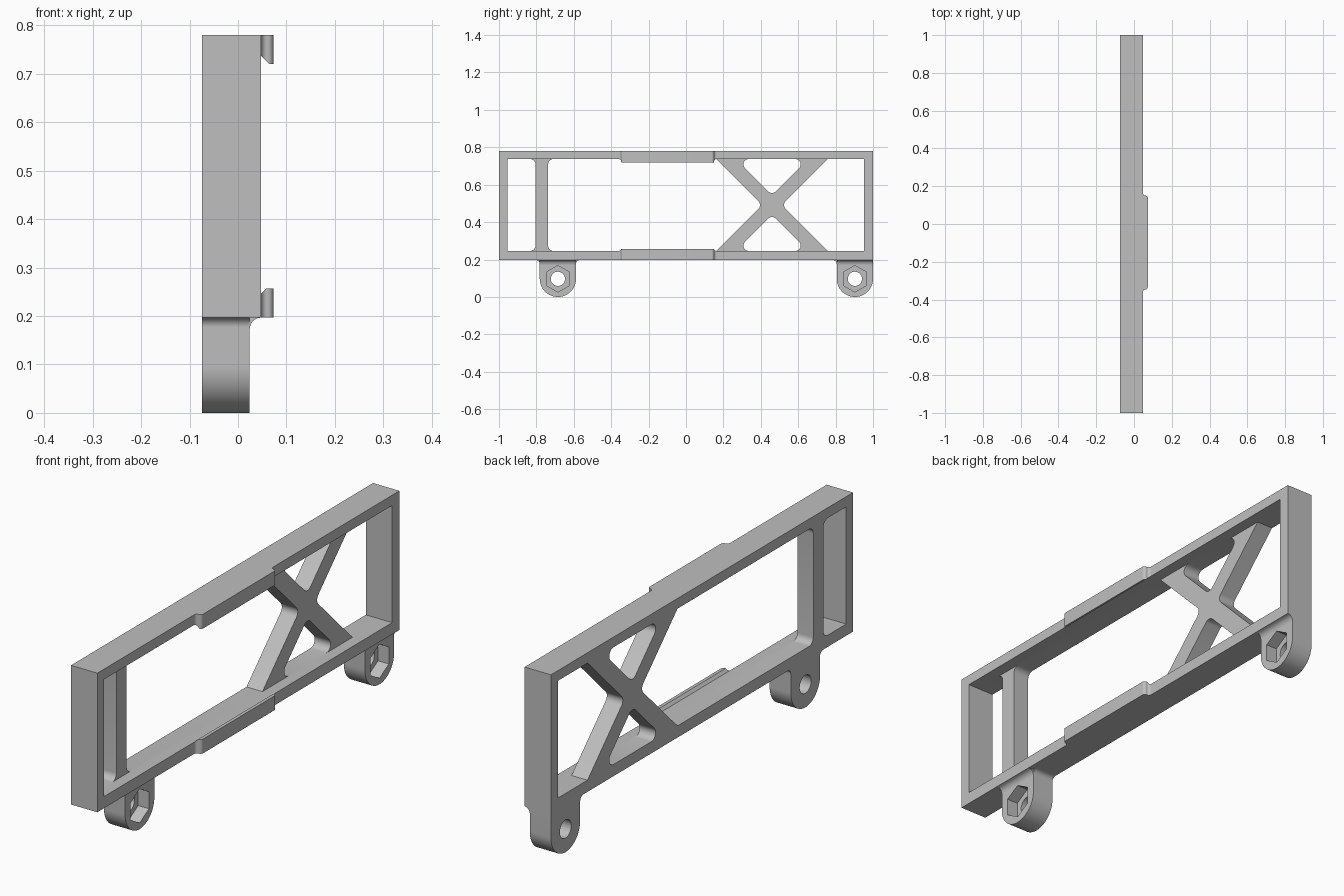
import bpy, bmesh, math
from mathutils import Vector, Matrix

cube = bpy.data.objects.get("Cube")
if cube:
    bpy.data.objects.remove(cube, do_unlink=True)

grey = bpy.data.materials.new("plain grey")
grey.use_nodes = True
colour = (0.52, 0.52, 0.52, 1)
grey.diffuse_color = colour
grey.node_tree.nodes["Principled BSDF"].inputs["Base Color"].default_value = colour


def rounded(corners, steps=8):
    """Outline from (u, v) or (u, v, radius) corners, rounding those with a radius."""
    out = []
    for i, c in enumerate(corners):
        p = Vector(c[:2])
        pts = [p]
        if len(c) == 3:
            a = (Vector(corners[i - 1][:2]) - p).normalized()
            b = (Vector(corners[(i + 1) % len(corners)][:2]) - p).normalized()
            half = a.angle(b) / 2
            r = c[2]
            centre = p + (a + b).normalized() * r / math.sin(half)
            start = p + a * r / math.tan(half) - centre
            end = p + b * r / math.tan(half) - centre
            sweep = start.angle_signed(end)
            pts = [centre + Matrix.Rotation(-sweep * k / steps, 2) @ start
                   for k in range(steps + 1)]
        for q in pts:
            if not out or (q - out[-1]).length > 1e-4:
                out.append(q)
    return out


def ring(u, v, r, n):
    return [Vector((u + r * math.sin(math.tau * k / n), v + r * math.cos(math.tau * k / n)))
            for k in range(n)]


def plate(name, loops, lo, hi, axis="X", cut=None):
    """Extrude an outline with holes along an axis; optionally slice off one side of a plane."""
    curve = bpy.data.curves.new(name, "CURVE")
    curve.dimensions, curve.fill_mode = "2D", "BOTH"
    curve.extrude = (hi - lo) / 2
    for loop in loops:
        spline = curve.splines.new("POLY")
        spline.points.add(len(loop) - 1)
        for point, q in zip(spline.points, loop):
            point.co = (q.x, q.y, 0, 1)
        spline.use_cyclic_u = True
    temp = bpy.data.objects.new(name + " outline", curve)
    bpy.context.collection.objects.link(temp)
    graph = bpy.context.evaluated_depsgraph_get()
    mesh = bpy.data.meshes.new_from_object(temp.evaluated_get(graph))
    bpy.data.objects.remove(temp, do_unlink=True)
    bpy.data.curves.remove(curve)

    bm = bmesh.new()
    bm.from_mesh(mesh)
    shift = "ZXY".index(axis)
    for v in bm.verts:
        w = (v.co.x, v.co.y, v.co.z + (lo + hi) / 2)
        v.co = [w[(k - shift) % 3] for k in range(3)]
    bmesh.ops.remove_doubles(bm, verts=bm.verts, dist=1e-5)
    if cut:
        res = bmesh.ops.bisect_plane(bm, geom=bm.verts[:] + bm.edges[:] + bm.faces[:],
                                     plane_co=cut[0], plane_no=cut[1], clear_outer=True)
        edges = [e for e in res["geom_cut"] if isinstance(e, bmesh.types.BMEdge)]
        bmesh.ops.contextual_create(bm, geom=edges)
    bmesh.ops.recalc_face_normals(bm, faces=bm.faces)
    bm.to_mesh(mesh)
    bm.free()
    mesh.name = name
    mesh.materials.clear()
    mesh.materials.append(grey)
    obj = bpy.data.objects.new(name, mesh)
    bpy.context.collection.objects.link(obj)
    bpy.ops.object.select_all(action="DESELECT")
    obj.select_set(True)
    bpy.context.view_layer.objects.active = obj
    bpy.ops.object.shade_smooth_by_angle(angle=math.radians(30))
    return obj


def box(u0, v0, u1, v1):
    return rounded([(u0, v0), (u1, v0), (u1, v1), (u0, v1)])


# Main dimensions
back, step, front = -0.074, 0.0, 0.048
z0, z1 = 0.197, 0.78          # frame outside
b, t = 0.246, 0.737           # opening inside
mid = (b + t) / 2
outer = box(-1, z0, 1, z1)

# Front layer: plain rectangular frame
plate("frame_front", [outer, box(-0.955, b, 0.952, t)], step, front)

# Back layer: same frame with the upright strut and the cross brace
cy, gap, r = 0.46, 0.0525, 0.028
reach = gap + (t - b) / 2
side = (t - b) / 2 - gap
openings = [
    [(-0.955, b), (-0.805, b, r), (-0.805, t, r), (-0.955, t)],
    [(-0.737, b, r), (cy - reach, b), (cy - gap, mid, r), (cy - reach, t), (-0.737, t, r)],
    [(cy + reach, b), (0.952, b), (0.952, t), (cy + reach, t), (cy + gap, mid, r)],
    [(cy - side, t, r), (cy, mid + gap, r), (cy + side, t, r)],
    [(cy - side, b, r), (cy, mid - gap, r), (cy + side, b, r)],
]
plate("frame_back_with_braces", [outer] + [rounded(o) for o in openings], back, step)

# Raised lips on the upper and lower rails, bevelled underneath
e = 0.0125
y0, y1, tip, root = -0.347, 0.15, 0.073, 0.04
lip = rounded([(root, y0 - e), (front, y0 - e), (front, y0, e), (tip, y0, e),
               (tip, y1, e), (front, y1, e), (front, y1 + e), (root, y1 + e)])
for name, edge, inner, s in (("upper_lip", z1, t, 1), ("lower_lip", z0, b, -1)):
    far = edge - s * 0.06
    plate(name, [lip], min(edge, far), max(edge, far), "Z",
          cut=((front, 0, inner), (-0.017, 0, -s * 0.017)))

# Mounting ears: round hole behind, hexagonal nut pocket in front
R, f, face, pocket = 0.097, 0.02, 0.024, -0.026
for name, c, flush in (("front_ear", -0.685, False), ("rear_ear", 0.903, True)):
    corners = [(c - R - f, z0), (c - R, z0, f), (c - R, 0, R), (c + R, 0, R)]
    corners += [(c + R, z0)] if flush else [(c + R, z0, f), (c + R + f, z0)]
    shape = rounded(corners, 16)
    plate(name + "_back", [shape, ring(c, R, 0.038, 32)], back, pocket)
    plate(name + "_nut_pocket", [shape, ring(c, R, 0.071, 6)], pocket, face)
    # Curved fillet joining the ear face to the rail
    w = front - face
    fillet = rounded([(z0 - w, face), (z0, face, w), (z0, front)])
    fillet = [Vector((z0, face))] + fillet
    fillet = rounded([(z0, face), (z0 - w, face)]) + rounded(
        [(z0 - w, face), (z0 - w * 0.62, face + w * 0.08), (z0 - w * 0.29, face + w * 0.29),
         (z0 - w * 0.08, face + w * 0.62), (z0, front)])[1:]
    plate(name + "_fillet", [fillet], c - R, c + R, "Y")
